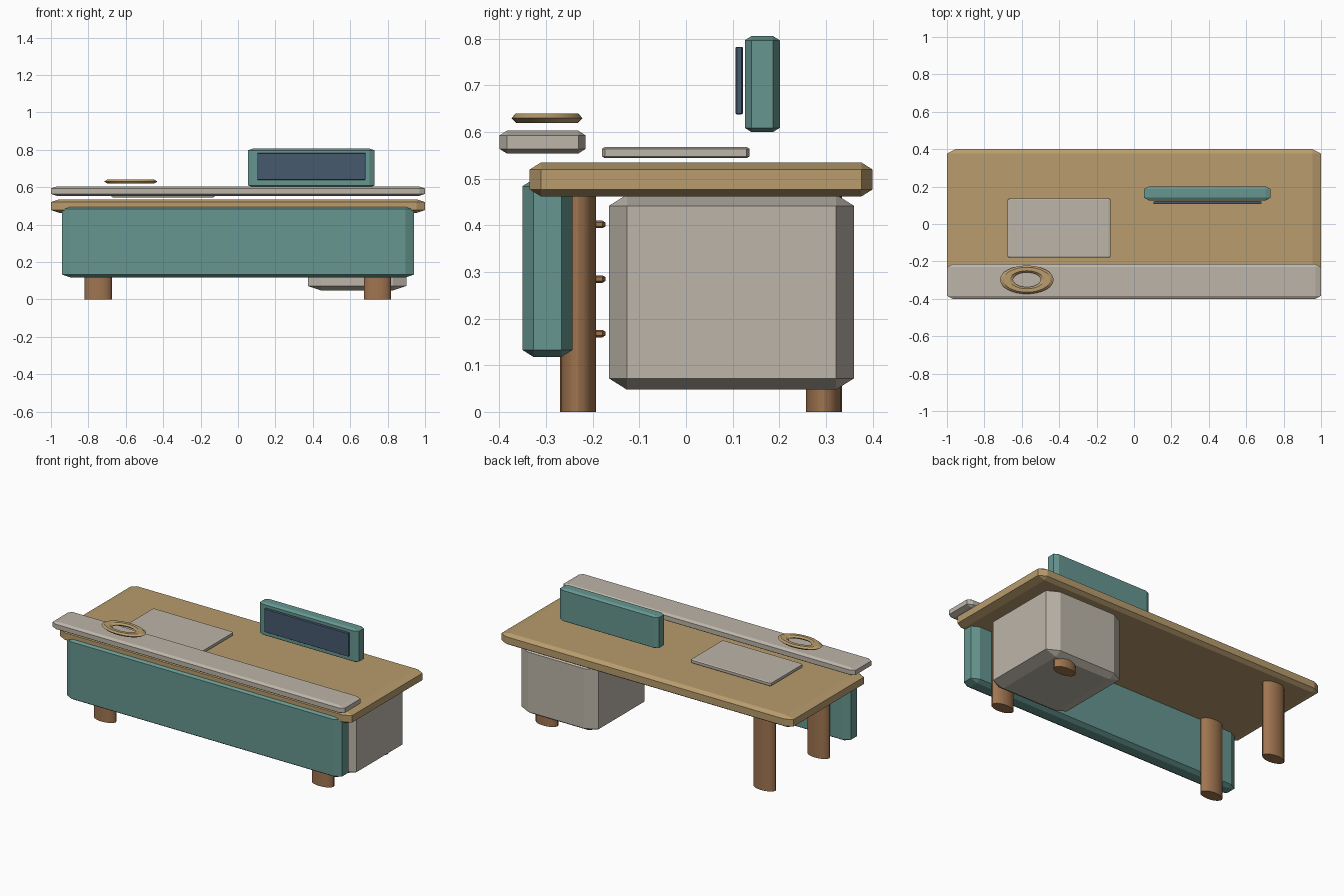
import bpy, bmesh, math
from mathutils import Vector

if "Cube" in bpy.data.objects:
    bpy.data.objects.remove(bpy.data.objects["Cube"], do_unlink=True)

# All parts share one stretch, so chamfers are wider along x and thinner along z
STRETCH = Vector((1.88, 1.0, 0.63))


def material(name, rgb):
    lin = [((c / 255 + 0.055) / 1.055) ** 2.4 for c in rgb]
    m = bpy.data.materials.new(name)
    m.use_nodes = True
    m.diffuse_color = (*lin, 1)
    bsdf = next(n for n in m.node_tree.nodes if n.type == 'BSDF_PRINCIPLED')
    bsdf.inputs["Base Color"].default_value = (*lin, 1)
    return m


OAK = material("oak", (184, 156, 109))
WALNUT = material("walnut", (160, 117, 80))
TEAL = material("teal", (102, 150, 144))
STONE = material("warm grey", (188, 181, 169))
NAVY = material("navy", (70, 90, 110))


def make_object(name, bm, mat, smooth=False):
    bmesh.ops.recalc_face_normals(bm, faces=bm.faces)
    mesh = bpy.data.meshes.new(name)
    bm.to_mesh(mesh)
    bm.free()
    mesh.materials.append(mat)
    obj = bpy.data.objects.new(name, mesh)
    bpy.context.collection.objects.link(obj)
    if smooth:
        bpy.ops.object.select_all(action='DESELECT')
        obj.select_set(True)
        bpy.context.view_layer.objects.active = obj
        bpy.ops.object.shade_smooth_by_angle(angle=math.radians(30))
    return obj


def box(name, x, y, z, chamfer, mat):
    """Chamfered box between the given ranges."""
    lo, hi = Vector((x[0], y[0], z[0])), Vector((x[1], y[1], z[1]))
    bm = bmesh.new()
    bmesh.ops.create_cube(bm, size=1)
    bmesh.ops.scale(bm, verts=bm.verts,
                    vec=[s / k for s, k in zip(hi - lo, STRETCH)])
    bmesh.ops.bevel(bm, geom=bm.edges[:], offset=chamfer, segments=1,
                    profile=0.5, affect='EDGES')
    bmesh.ops.scale(bm, verts=bm.verts, vec=STRETCH)
    bmesh.ops.translate(bm, verts=bm.verts, vec=(lo + hi) / 2)
    return make_object(name, bm, mat)


def leg(name, x, y, top):
    """Oval post standing on the floor."""
    bm = bmesh.new()
    bmesh.ops.create_cone(bm, cap_ends=True, segments=20, radius1=0.0385,
                          radius2=0.0385, depth=top)
    bmesh.ops.scale(bm, verts=bm.verts, vec=(STRETCH.x, 1, 1))
    bmesh.ops.translate(bm, verts=bm.verts, vec=(x, y, top / 2))
    return make_object(name, bm, WALNUT, smooth=True)


def ring(name, centre, major, minor, mat, around=32, sides=6):
    """Oval ring with a six-sided section."""
    bm = bmesh.new()
    loops = []
    for i in range(around):
        a = math.tau * i / around
        loop = []
        for j in range(sides):
            b = math.tau * j / sides
            r = major + minor * math.cos(b)
            p = Vector((r * math.cos(a), r * math.sin(a), minor * math.sin(b)))
            loop.append(bm.verts.new(p * STRETCH + centre))
        loops.append(loop)
    for i in range(around):
        p, q = loops[i], loops[(i + 1) % around]
        for j in range(sides):
            k = (j + 1) % sides
            bm.faces.new((p[j], q[j], q[k], p[k]))
    return make_object(name, bm, mat, smooth=True)


# Desk body
box("worktop", (-1, 1), (-0.335, 0.40), (0.462, 0.535), 0.024, OAK)
box("front_panel", (-0.942, 0.942), (-0.351, -0.243), (0.118, 0.499), 0.024, TEAL)
box("front_shelf", (-1, 1), (-0.40, -0.215), (0.554, 0.603), 0.016, STONE)

# Legs
for side, x in (("left", 0.745), ("right", -0.747)):
    for end, y in (("front", -0.2315), ("back", 0.2955)):
        leg(f"{end}_{side}_leg", x, y, 0.47)

# Drawer pedestal and its pulls
box("drawer_pedestal", (0.373, 0.90), (-0.165, 0.36), (0.048, 0.466), 0.038, STONE)
for i, z in enumerate((0.168, 0.285, 0.402)):
    box(f"drawer_pull_{i + 1}", (0.53, 0.745), (-0.212, -0.173),
        (z - 0.008, z + 0.008), 0.006, WALNUT)

# Things on the desk
box("desk_mat", (-0.675, -0.125), (-0.18, 0.136), (0.544, 0.568), 0.006, STONE)
box("monitor", (0.053, 0.731), (0.126, 0.201), (0.60, 0.806), 0.0145, TEAL)
box("monitor_screen", (0.104, 0.681), (0.106, 0.122), (0.638, 0.783), 0.003, NAVY)
ring("shelf_ring", Vector((-0.573, -0.298, 0.630)), 0.0575, 0.0185, OAK)


# Vector product helper is component-wise through the ring scale below
